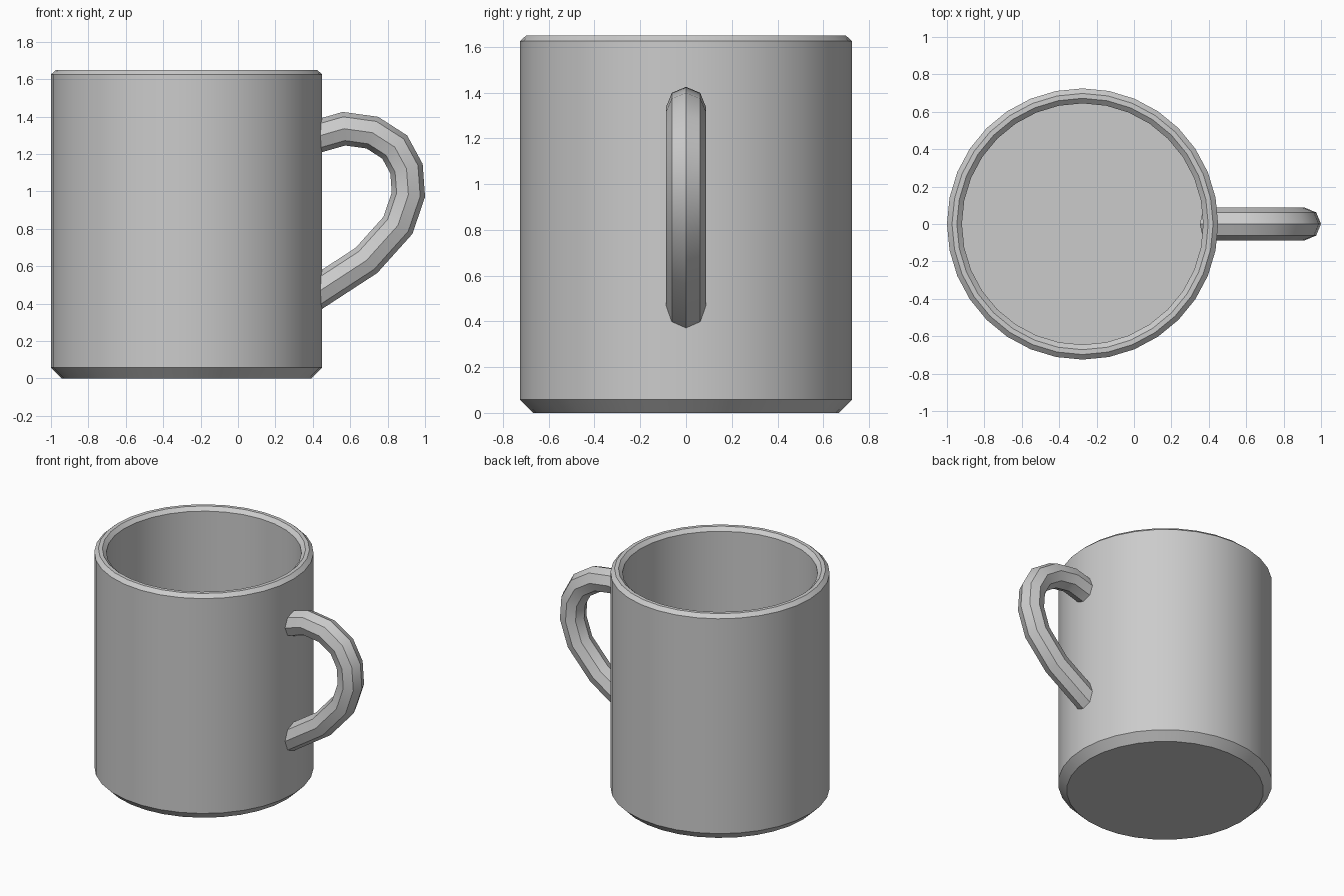
import bpy, bmesh, math
from mathutils import Vector

if "Cube" in bpy.data.objects:
    bpy.data.objects.remove(bpy.data.objects["Cube"])

glaze = bpy.data.materials.new("plain grey")
glaze.diffuse_color = (0.6, 0.6, 0.6, 1)
glaze.use_nodes = True
glaze.node_tree.nodes["Principled BSDF"].inputs["Base Color"].default_value = glaze.diffuse_color


def finish(name, rings):
    """Skin a list of closed rings, cap both ends and shade smooth by angle."""
    bm = bmesh.new()
    loops = [[bm.verts.new(p) for p in ring] for ring in rings]
    n = len(loops[0])
    for a, b in zip(loops, loops[1:]):
        for i in range(n):
            j = (i + 1) % n
            bm.faces.new((a[i], a[j], b[j], b[i]))
    bm.faces.new(loops[0][::-1])
    bm.faces.new(loops[-1])
    bmesh.ops.recalc_face_normals(bm, faces=bm.faces)
    mesh = bpy.data.meshes.new(name)
    bm.to_mesh(mesh)
    bm.free()
    mesh.materials.append(glaze)
    obj = bpy.data.objects.new(name, mesh)
    bpy.context.collection.objects.link(obj)
    bpy.ops.object.select_all(action='DESELECT')
    obj.select_set(True)
    bpy.context.view_layer.objects.active = obj
    bpy.ops.object.shade_smooth_by_angle(angle=math.radians(30))


# Cup: turned profile (radius, height) from base, over the rim, to the inner floor
CENTRE_X, SIDES = -0.275, 32
profile = [(0.667, 0), (0.725, 0.058), (0.725, 1.625), (0.698, 1.65),
           (0.672, 1.65), (0.645, 1.625), (0.645, 0.08)]
finish("cup", [[(CENTRE_X + r * math.cos(2 * math.pi * i / SIDES),
                 r * math.sin(2 * math.pi * i / SIDES), z)
                for i in range(SIDES)] for r, z in profile])

# Handle: octagonal tube swept along a path in the xz plane, mitred at the bends
path = [Vector((x, 0, z)) for x, z in [
    (0.40, 1.287), (0.567, 1.335), (0.718, 1.314), (0.838, 1.237), (0.901, 1.121),
    (0.911, 0.982), (0.855, 0.818), (0.687, 0.631), (0.40, 0.444)]]
RADIUS = 0.088
rings = []
for k, p in enumerate(path):
    d_in = (p - path[max(k - 1, 0)]).normalized()
    d_out = (path[min(k + 1, len(path) - 1)] - p).normalized()
    tangent = (d_in + d_out).normalized()
    side = Vector((0, 1, 0))
    out = side.cross(tangent)
    mitre = 1 / tangent.dot(d_out if k == 0 else d_in)
    rings.append([p + RADIUS * (out * mitre * math.cos(i * math.pi / 4)
                                + side * math.sin(i * math.pi / 4)) for i in range(8)])
finish("handle", rings)
